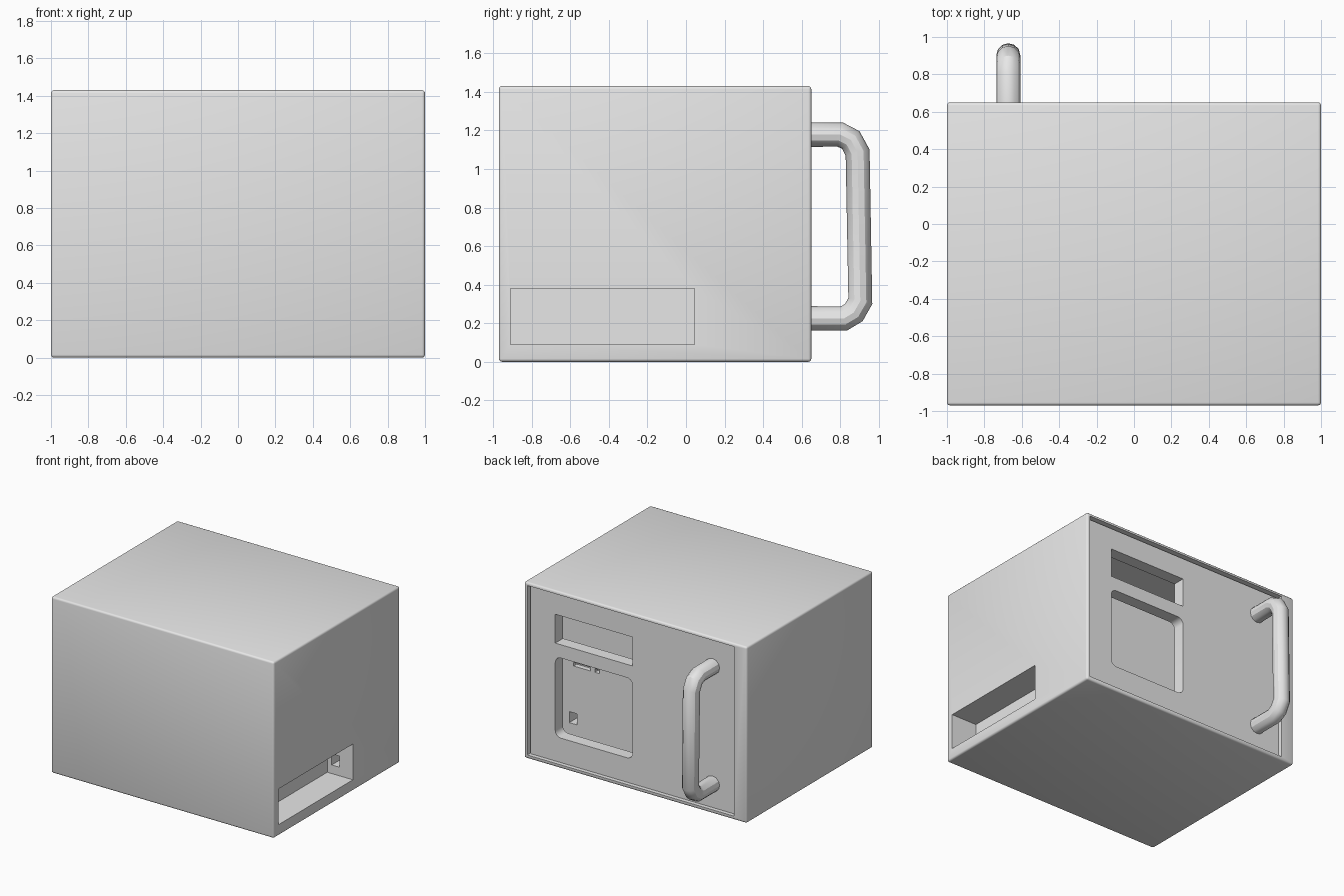
import bpy
import bmesh
from math import radians

old = bpy.data.objects.get("Cube")
if old:
    bpy.data.objects.remove(old, do_unlink=True)

# Single plain grey paint
grey = bpy.data.materials.new("light_grey")
grey.use_nodes = True
grey.diffuse_color = (0.8, 0.8, 0.8, 1)
grey.node_tree.nodes["Principled BSDF"].inputs["Base Color"].default_value = (0.8, 0.8, 0.8, 1)


def box(name, x, y, z, corner=0.0):
    """Box from three (min, max) ranges; corner rounds the edges along y."""
    bm = bmesh.new()
    bmesh.ops.create_cube(bm, size=1)
    for v in bm.verts:
        for i, (lo, hi) in enumerate((x, y, z)):
            v.co[i] = (lo + hi) / 2 + v.co[i] * (hi - lo)
    if corner:
        along_y = [e for e in bm.edges
                   if abs(e.verts[0].co.y - e.verts[1].co.y) > 1e-4]
        bmesh.ops.bevel(bm, geom=along_y, offset=corner, segments=5,
                        profile=0.5, affect='EDGES')
    mesh = bpy.data.meshes.new(name)
    bm.to_mesh(mesh)
    bm.free()
    mesh.materials.append(grey)
    ob = bpy.data.objects.new(name, mesh)
    bpy.context.collection.objects.link(ob)
    return ob


def apply(ob, mod):
    bpy.context.view_layer.objects.active = ob
    bpy.ops.object.modifier_apply(modifier=mod.name)


def bevel(ob, width, segments):
    mod = ob.modifiers.new("rounded_edges", 'BEVEL')
    mod.width = width
    mod.segments = segments
    apply(ob, mod)


def cut(ob, *ranges, corner=0.0):
    cutter = box("cutter", *ranges, corner=corner)
    cutter.hide_render = True
    mod = ob.modifiers.new("opening", 'BOOLEAN')
    mod.operation = 'DIFFERENCE'
    mod.solver = 'EXACT'
    mod.object = cutter
    apply(ob, mod)
    bpy.data.objects.remove(cutter, do_unlink=True)


def smooth(ob):
    bpy.ops.object.select_all(action='DESELECT')
    ob.select_set(True)
    bpy.context.view_layer.objects.active = ob
    bpy.ops.object.shade_smooth_by_angle(angle=radians(30))


# Housing with rounded edges
housing = box("housing", (-1, 1), (-0.97, 0.65), (0, 1.43))
bevel(housing, 0.016, 3)

# Door seat and the chamber behind it
cut(housing, (-0.885, 0.97), (0.52, 0.8), (0.03, 1.405))
cut(housing, (-0.85, 0.95), (0.24, 0.53), (0.05, 1.24))

# Side tray, its passage, and two slots in the chamber wall
cut(housing, (0.77, 1.1), (-0.91, 0.045), (0.09, 0.38))
cut(housing, (0.81, 0.88), (0.03, 0.25), (0.16, 0.25))
for slot in ((0.69, 0.84), (0.61, 0.65)):
    cut(housing, slot, (0.2, 0.25), (0.63, 0.66))
smooth(housing)

# Door with a small square window and a larger rounded one
door = box("door", (-0.88, 0.96), (0.521, 0.62), (0.032, 1.395))
cut(door, (0.045, 0.74), (0.4, 0.8), (0.988, 1.222))
cut(door, (0.045, 0.74), (0.4, 0.8), (0.23, 0.88), corner=0.05)
smooth(door)

# Bent tube handle
path = [(0.58, 1.178), (0.80, 1.178), (0.855, 1.15), (0.89, 1.085),
        (0.904, 0.315), (0.87, 0.255), (0.82, 0.225), (0.58, 0.225)]
curve = bpy.data.curves.new("handle", 'CURVE')
curve.dimensions = '3D'
curve.bevel_depth = 0.064
curve.bevel_resolution = 4
curve.use_fill_caps = True
spline = curve.splines.new('POLY')
spline.points.add(len(path) - 1)
for point, (y, z) in zip(spline.points, path):
    point.co = (-0.672, y, z, 1)
curve.materials.append(grey)
handle = bpy.data.objects.new("handle", curve)
bpy.context.collection.objects.link(handle)
bpy.ops.object.select_all(action='DESELECT')
handle.select_set(True)
bpy.context.view_layer.objects.active = handle
bpy.ops.object.convert(target='MESH')
smooth(bpy.context.view_layer.objects.active)
